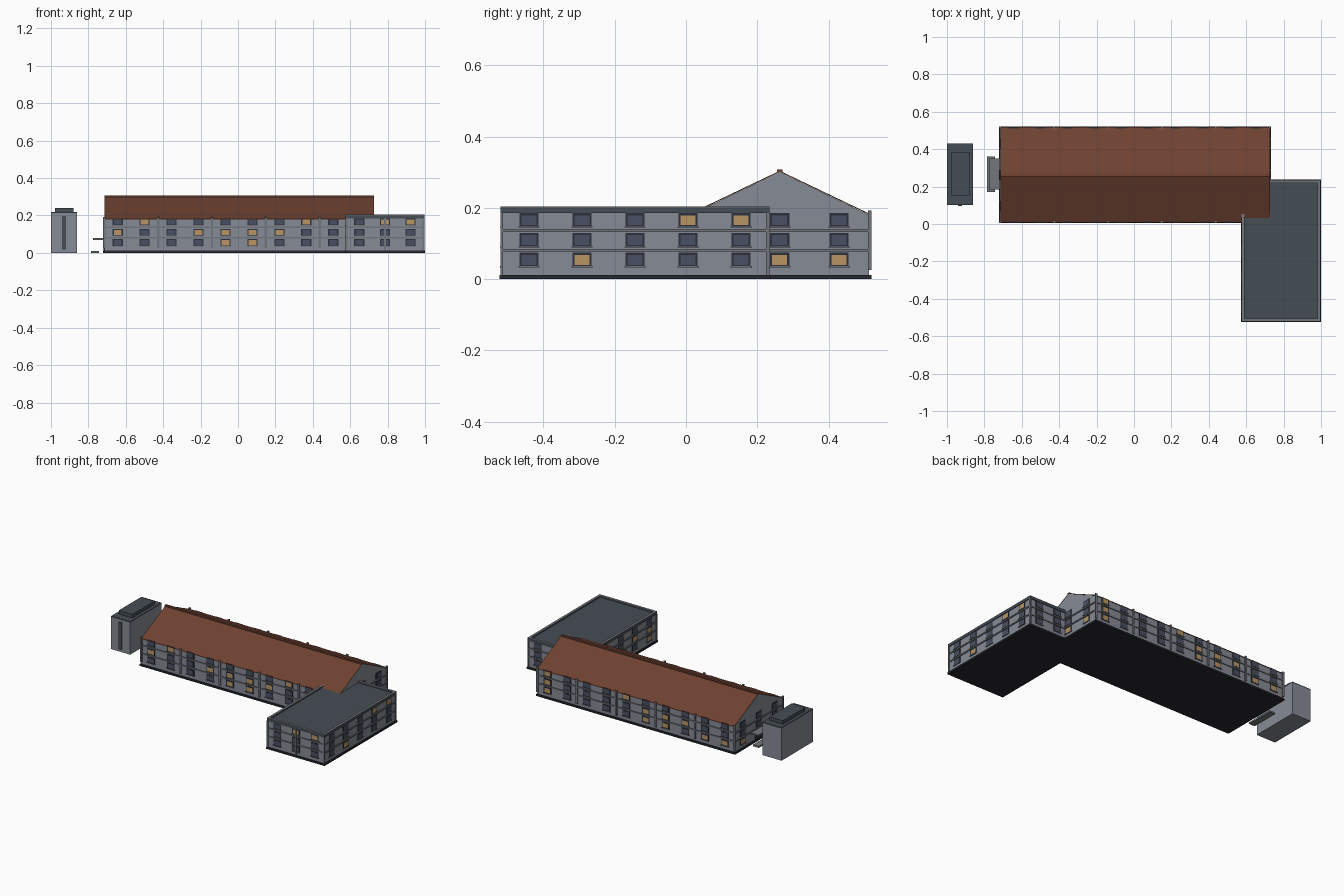
import bpy, bmesh, random
from mathutils import Vector

if "Cube" in bpy.data.objects:
    bpy.data.objects.remove(bpy.data.objects["Cube"])

random.seed(4)
COL = {
    "wall": (0.24, 0.26, 0.30), "trim": (0.17, 0.18, 0.20), "slate": (0.06, 0.075, 0.09),
    "base": (0.02, 0.022, 0.03), "frame": (0.025, 0.03, 0.045), "glass": (0.065, 0.08, 0.125),
    "lit": (0.48, 0.30, 0.12), "roof": (0.16, 0.055, 0.032),
}
MATS = {}
for key, c in COL.items():
    MATS[key] = bpy.data.materials.new(key)
    MATS[key].diffuse_color = (*c, 1)

parts = {}  # name -> (bmesh, material)


def part(name, mat):
    if name not in parts:
        parts[name] = (bmesh.new(), mat)
    return parts[name][0]


def box(name, mat, x0, x1, y0, y1, z0, z1):
    bm = part(name, mat)
    vs = bmesh.ops.create_cube(bm, size=1)["verts"]
    for v in vs:
        v.co = Vector(((x0 + x1) / 2 + v.co.x * abs(x1 - x0), (y0 + y1) / 2 + v.co.y * abs(y1 - y0),
                       (z0 + z1) / 2 + v.co.z * (z1 - z0)))


def prism(name, mat, profile, x0, x1):
    """Extrude a (y, z) profile along x."""
    bm = part(name, mat)
    f = bm.faces.new([bm.verts.new((x0, y, z)) for y, z in profile])
    ext = bmesh.ops.extrude_face_region(bm, geom=[f])["geom"]
    for v in ext:
        if isinstance(v, bmesh.types.BMVert):
            v.co.x = x1
    bmesh.ops.recalc_face_normals(bm, faces=bm.faces[:])


def wall_box(name, mat, axis, plane, out, u0, u1, depth, z0, z1):
    """Box standing proud of a wall; axis is the direction the wall runs."""
    a, b = plane - out * 0.002, plane + out * depth
    if axis == "x":
        box(name, mat, u0, u1, a, b, z0, z1)
    else:
        box(name, mat, a, b, u0, u1, z0, z1)


FLOORS = (0.055, 0.110, 0.166)


def facade(axis, plane, out, centres, lit=None, skip=()):
    for row, zc in enumerate(FLOORS):
        for i, u in enumerate(centres):
            if (row, i) in skip:
                continue
            on = (row, i) in lit if lit is not None else random.random() < 0.25
            w, h = 0.027, 0.019
            wall_box("window_frames", "frame", axis, plane, out, u - w, u + w, 0.003, zc - h, zc + h)
            wall_box("lit_panes" if on else "dark_panes", "lit" if on else "glass", axis, plane, out,
                     u - w + 0.006, u + w - 0.006, 0.0038, zc - h + 0.004, zc + h - 0.006)
            wall_box("window_sills", "trim", axis, plane, out, u - w - 0.003, u + w + 0.003,
                     0.007, zc - h - 0.003, zc - h + 0.001)


# Main block with gabled top
X0, X1, Y0, Y1 = -0.715, 0.725, 0.013, 0.513
YR, EAVE, RIDGE = 0.263, 0.180, 0.301
prism("main_block", "wall", [(Y0, 0.01), (Y1, 0.01), (Y1, EAVE), (YR, RIDGE), (Y0, EAVE)], X0, X1)
for s in (-1, 1):
    e = YR + s * 0.255
    prism("roof_slopes", "roof", [(e, EAVE - 0.001), (YR, RIDGE), (YR, RIDGE + 0.003), (e, EAVE + 0.002)],
          X0 + 0.001, X1 + 0.001)
box("ridge_cap", "roof", X0, X1 + 0.001, YR - 0.008, YR + 0.008, 0.300, 0.308)

# Flat roofed wing with raised parapet
WX0, WX1, WY0, WY1 = 0.580, 0.991, -0.515, 0.229
box("wing_block", "wall", WX0, WX1, WY0, WY1, 0.01, 0.187)
box("wing_roof", "slate", WX0, WX1, WY0, WY1, 0.185, 0.194)
P, T = 0.005, 0.016
for a, b in ((WX0 - P, WX0 - P + T), (WX1 + P - T, WX1 + P)):
    box("parapet", "slate", a, b, WY0 - P, WY1 + P, 0.185, 0.201)
    box("parapet_coping", "trim", a, b, WY0 - P, WY1 + P, 0.201, 0.204)
for a, b in ((WY0 - P, WY0 - P + T), (WY1 + P - T, WY1 + P)):
    box("parapet", "slate", WX0 - P + T, WX1 + P - T, a, b, 0.185, 0.201)
    box("parapet_coping", "trim", WX0 - P + T, WX1 + P - T, a, b, 0.201, 0.204)

# Plinths and floor bands around both blocks
for x0, x1, y0, y1 in ((X0, X1, Y0, Y1), (WX0, WX1, WY0, WY1)):
    box("plinth", "base", x0 - 0.008, x1 + 0.008, y0 - 0.008, y1 + 0.008, 0, 0.012)
    for z in (0.081, 0.136):
        box("floor_bands", "trim", x0 - 0.005, x1 + 0.005, y0 - 0.005, y1 + 0.005, z - 0.004, z + 0.004)

# Windows on every wall
bay = (X1 - X0) / 10
main_u = [X0 + bay * (i + 0.5) for i in range(10)]
end_u = [Y0 + (Y1 - Y0) / 3 * (i + 0.5) for i in range(3)]
wing_u = [WX0 + (WX1 - WX0) / 3 * (i + 0.5) for i in range(3)]
side_u = [WY0 + (WY1 - WY0) / 5 * (i + 0.5) for i in range(5)]
facade("x", Y0, -1, main_u[:9], {(2, 1), (2, 7), (1, 0), (1, 3), (1, 4), (1, 5), (1, 6), (0, 4), (0, 5)})
facade("x", Y1, 1, main_u)
facade("y", X1, 1, end_u[1:], {(0, 0), (0, 1)})
facade("y", X0, -1, end_u, skip={(0, 1)})
facade("x", WY0, -1, wing_u, {(2, 1), (2, 2)})
facade("x", WY1, 1, wing_u[1:])
facade("y", WX1, 1, side_u, {(2, 3), (2, 4), (0, 1)})
facade("y", WX0, -1, side_u[:3])

# Pilasters every second bay, plus corners
for i in range(6):
    u = X0 + bay * 2 * i
    for y, s in ((Y0, -1), (Y1, 1)):
        if not (s < 0 and i == 5):
            wall_box("pilasters", "trim", "x", y, s, u - 0.006, u + 0.006, 0.007, 0.025, 0.192)
for x in (WX0, (WX0 + WX1) / 2, WX1):
    wall_box("pilasters", "trim", "x", WY0, -1, x - 0.005, x + 0.005, 0.006, 0.012, 0.187)
for x in (WX0, WX1):
    box("pilasters", "trim", x - 0.005, x + 0.005, WY1 - 0.005, WY1 + 0.006, 0.012, 0.187)

# Entrance at the left gable: door, canopy and step
wall_box("entrance_door", "frame", "y", X0, -1, YR - 0.04, YR + 0.04, 0.004, 0.012, 0.066)
box("entrance_canopy", "trim", -0.776, X0, 0.185, 0.350, 0.070, 0.079)
box("entrance_step", "trim", -0.785, -0.742, 0.172, 0.360, 0, 0.011)

# Detached tower with cap and front strip
box("tower", "wall", -1.0, -0.86, 0.102, 0.430, 0, 0.212)
box("tower_roof", "slate", -1.0, -0.86, 0.102, 0.430, 0.212, 0.218)
box("tower_cap", "slate", -0.979, -0.880, 0.153, 0.385, 0.217, 0.241)
box("tower_strip", "slate", -0.940, -0.920, 0.095, 0.105, 0.018, 0.197)

# Turn the collected parts into objects
for name, (bm, mat) in parts.items():
    me = bpy.data.meshes.new(name)
    bm.to_mesh(me)
    bm.free()
    me.materials.append(MATS[mat])
    bpy.context.collection.objects.link(bpy.data.objects.new(name, me))

for m in bpy.data.materials:
    if m.users and not m.is_grease_pencil:
        m.use_nodes = True
        m.node_tree.nodes["Principled BSDF"].inputs["Base Color"].default_value = m.diffuse_color
